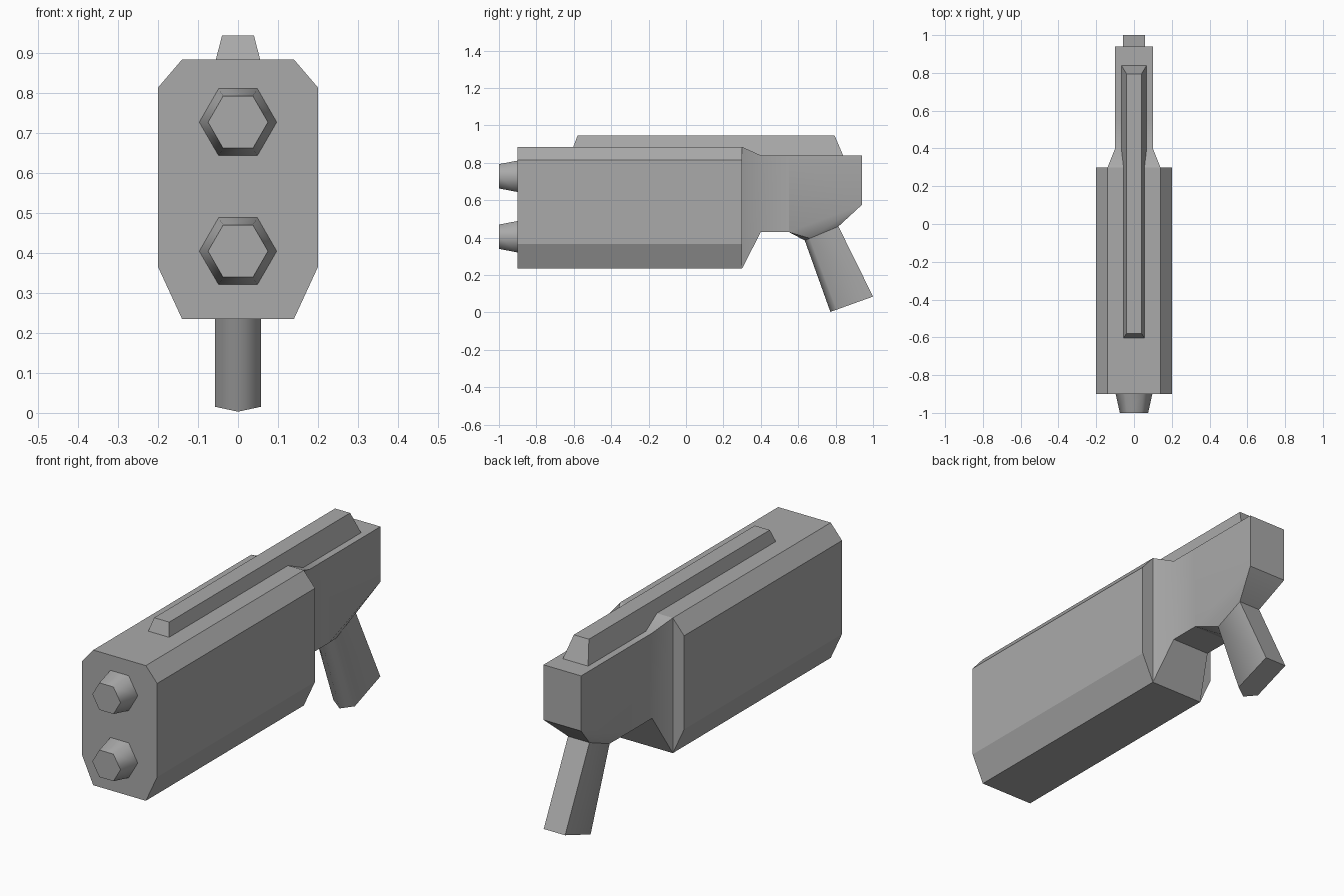
import bpy, bmesh, math
from mathutils import Vector

cube = bpy.data.objects.get("Cube")
if cube:
    bpy.data.objects.remove(cube)

grey = bpy.data.materials.new("mid_grey")
grey.use_nodes = True
colour = (0.4, 0.4, 0.4, 1)
grey.diffuse_color = colour
grey.node_tree.nodes["Principled BSDF"].inputs["Base Color"].default_value = colour


def finish(name, bm, smooth_angle=None):
    bmesh.ops.recalc_face_normals(bm, faces=bm.faces)
    mesh = bpy.data.meshes.new(name)
    bm.to_mesh(mesh)
    bm.free()
    mesh.materials.append(grey)
    obj = bpy.data.objects.new(name, mesh)
    bpy.context.collection.objects.link(obj)
    if smooth_angle:
        bpy.ops.object.select_all(action='DESELECT')
        obj.select_set(True)
        bpy.context.view_layer.objects.active = obj
        bpy.ops.object.shade_smooth_by_angle(angle=math.radians(smooth_angle))
    return obj


def loft(name, rings, smooth_angle=None):
    """Skin a list of equal-length point rings and cap both ends."""
    bm = bmesh.new()
    loops = [[bm.verts.new(p) for p in ring] for ring in rings]
    n = len(loops[0])
    for a, b in zip(loops, loops[1:]):
        for i in range(n):
            j = (i + 1) % n
            bm.faces.new((a[i], a[j], b[j], b[i]))
    bm.faces.new(loops[0])
    bm.faces.new(loops[-1])
    return finish(name, bm, smooth_angle)


def rect_y(y, half, low, high):
    return [(-half, y, low), (half, y, low), (half, y, high), (-half, y, high)]


def rect_z(z, half, front, back):
    return [(-half, front, z), (half, front, z), (half, back, z), (-half, back, z)]


# Main body: chamfered box
side = [(0.14, 0.235), (0.2, 0.365), (0.2, 0.815), (0.14, 0.885)]
section = side + [(-x, z) for x, z in reversed(side)]
loft("body", [[(x, y, z) for x, z in section] for y in (-0.9, 0.3)])

# Neck: tapers from the body into the narrow rear
loft("neck", [rect_y(0.3, 0.14, 0.235, 0.885),
              rect_y(0.4, 0.1, 0.43, 0.84),
              rect_y(0.55, 0.1, 0.43, 0.84)], 35)


# Grip: five-sided section with a ridge at the front
def grip_ring(front, back):
    front, back = Vector(front), Vector(back)
    ring = []
    for x, t in ((0, 0), (0.057, 0.15), (0.057, 1), (-0.057, 1), (-0.057, 0.15)):
        p = front.lerp(back, t)
        ring.append((x, p.x, p.y))
    return ring


grip_top = grip_ring((0.635, 0.385), (0.815, 0.46))
loft("grip", [grip_top, grip_ring((0.772, 0.003), (1.0, 0.085))], 65)

# Rear housing: narrows down to the top of the grip
bm = bmesh.new()
corners = [(x, y, z) for x in (-0.1, 0.1)
           for y, z in ((0.55, 0.84), (0.94, 0.84), (0.94, 0.575), (0.55, 0.43))]
for p in corners + grip_top:
    bm.verts.new(p)
bmesh.ops.convex_hull(bm, input=bm.verts)
bmesh.ops.dissolve_limit(bm, angle_limit=0.01, verts=bm.verts, edges=bm.edges)
finish("rear_housing", bm, 38)

# Top rail
loft("top_rail", [rect_z(0.84, 0.067, -0.62, 0.84),
                  rect_z(0.945, 0.04, -0.58, 0.795)])


# Two hexagonal barrels
def hexagon(y, z, r):
    angles = [math.radians(60 * i) for i in range(6)]
    return [(r * math.cos(a), y, z + r * math.sin(a)) for a in angles]


for name, z in (("upper_barrel", 0.728), ("lower_barrel", 0.405)):
    loft(name, [hexagon(-0.9, z, 0.097), hexagon(-1.0, z, 0.075)], 62)
